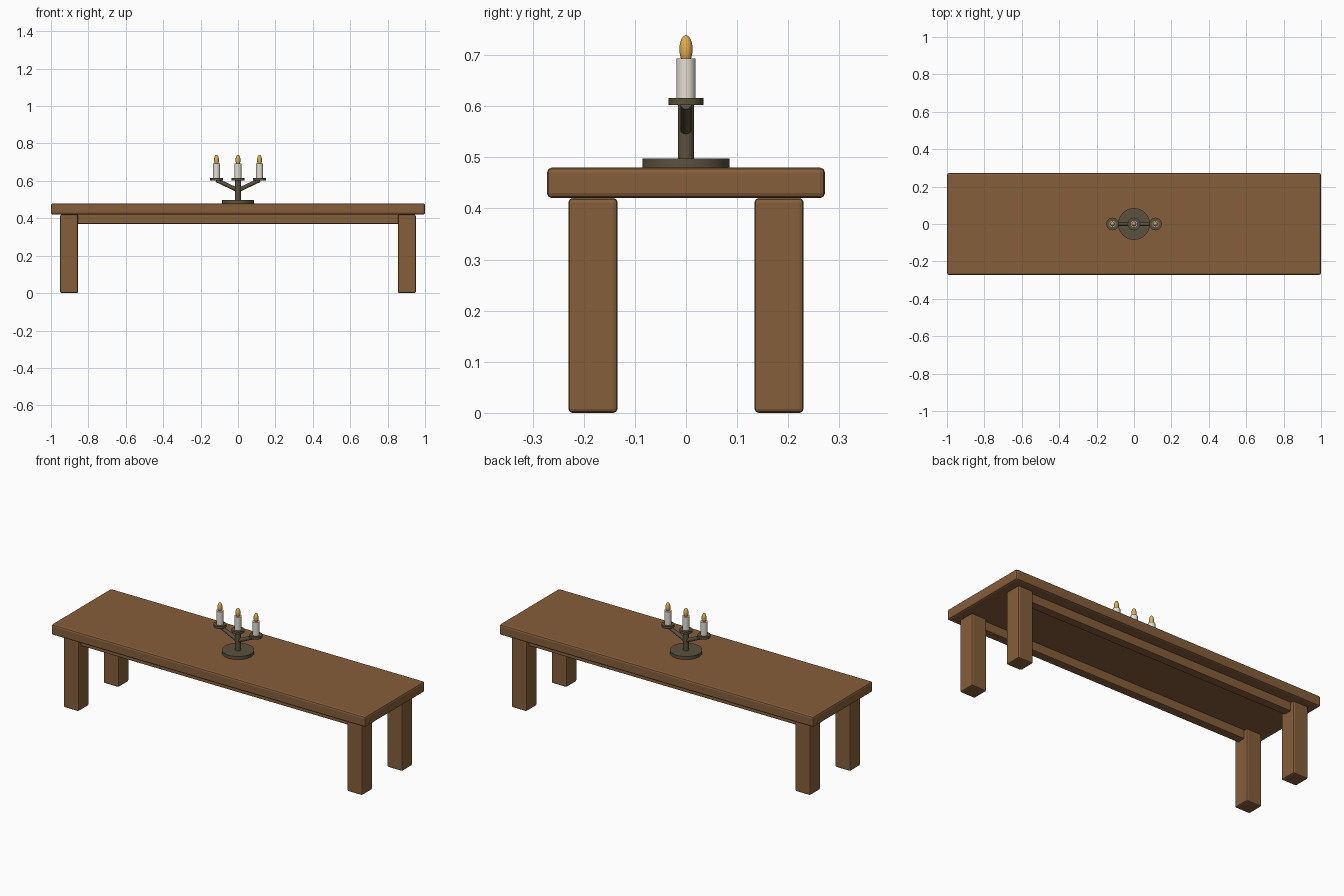
import bpy
import math
from mathutils import Vector

if "Cube" in bpy.data.objects:
    bpy.data.objects.remove(bpy.data.objects["Cube"])


def material(name, rgb):
    m = bpy.data.materials.new(name)
    m.diffuse_color = (*rgb, 1.0)
    m.use_nodes = True
    m.node_tree.nodes["Principled BSDF"].inputs["Base Color"].default_value = m.diffuse_color
    return m


WOOD = material("brown wood", (0.24, 0.112, 0.044))
METAL = material("dark bronze", (0.105, 0.082, 0.048))
WAX = material("cream wax", (0.78, 0.74, 0.64))
FLAME = material("amber flame", (0.76, 0.42, 0.08))


def finish(name, mat):
    ob = bpy.context.object
    ob.name = name
    ob.data.materials.append(mat)
    return ob


def box(name, lo, hi, mat, bevel):
    lo, hi = Vector(lo), Vector(hi)
    bpy.ops.mesh.primitive_cube_add(size=1, location=(lo + hi) / 2)
    ob = finish(name, mat)
    for v in ob.data.vertices:
        v.co = Vector(a * b for a, b in zip(v.co, hi - lo))
    mod = ob.modifiers.new("rounded edges", "BEVEL")
    mod.width = bevel
    mod.segments = 2
    return ob


def rod(name, a, b, radius, mat, sides=16):
    a, b = Vector(a), Vector(b)
    bpy.ops.mesh.primitive_cylinder_add(vertices=sides, radius=radius,
                                        depth=(b - a).length, location=(a + b) / 2)
    ob = finish(name, mat)
    ob.rotation_euler = (b - a).to_track_quat("Z", "Y").to_euler()
    bpy.ops.object.shade_smooth_by_angle(angle=math.radians(35))
    return ob


# Table: top, four legs, two long rails
box("table_top", (-1, -0.272, 0.42), (1, 0.272, 0.48), WOOD, 0.01)
for sy, side in ((-1, "front"), (1, "back")):
    for sx, end in ((-1, "left"), (1, "right")):
        cx, cy = sx * 0.903, sy * 0.182
        box(f"{side}_{end}_leg", (cx - 0.048, cy - 0.048, 0),
            (cx + 0.048, cy + 0.048, 0.42), WOOD, 0.008)
    cy = sy * 0.182
    box(f"{side}_rail", (-0.88, cy - 0.025, 0.37), (0.88, cy + 0.025, 0.422), WOOD, 0.004)

# Candelabra: base, stem and two sloping arms
rod("candelabra_base", (0, 0, 0.479), (0, 0, 0.498), 0.085, METAL, 24)
rod("candelabra_stem", (0, 0, 0.495), (0, 0, 0.604), 0.016, METAL)
for sx, end in ((-1, "left"), (1, "right")):
    rod(f"{end}_arm", (0, 0, 0.55), (sx * 0.115, 0, 0.604), 0.011, METAL, 12)

# Three drip cups with candles and flames
for x, place in ((-0.115, "left"), (0, "middle"), (0.115, "right")):
    rod(f"{place}_cup", (x, 0, 0.602), (x, 0, 0.616), 0.034, METAL)
    rod(f"{place}_candle", (x, 0, 0.615), (x, 0, 0.693), 0.019, WAX)
    bpy.ops.mesh.primitive_uv_sphere_add(segments=12, ring_count=8, radius=1,
                                         location=(x, 0, 0.711))
    flame = finish(f"{place}_flame", FLAME)
    flame.scale = (0.013, 0.013, 0.028)
    bpy.ops.object.shade_smooth_by_angle(angle=math.radians(60))
